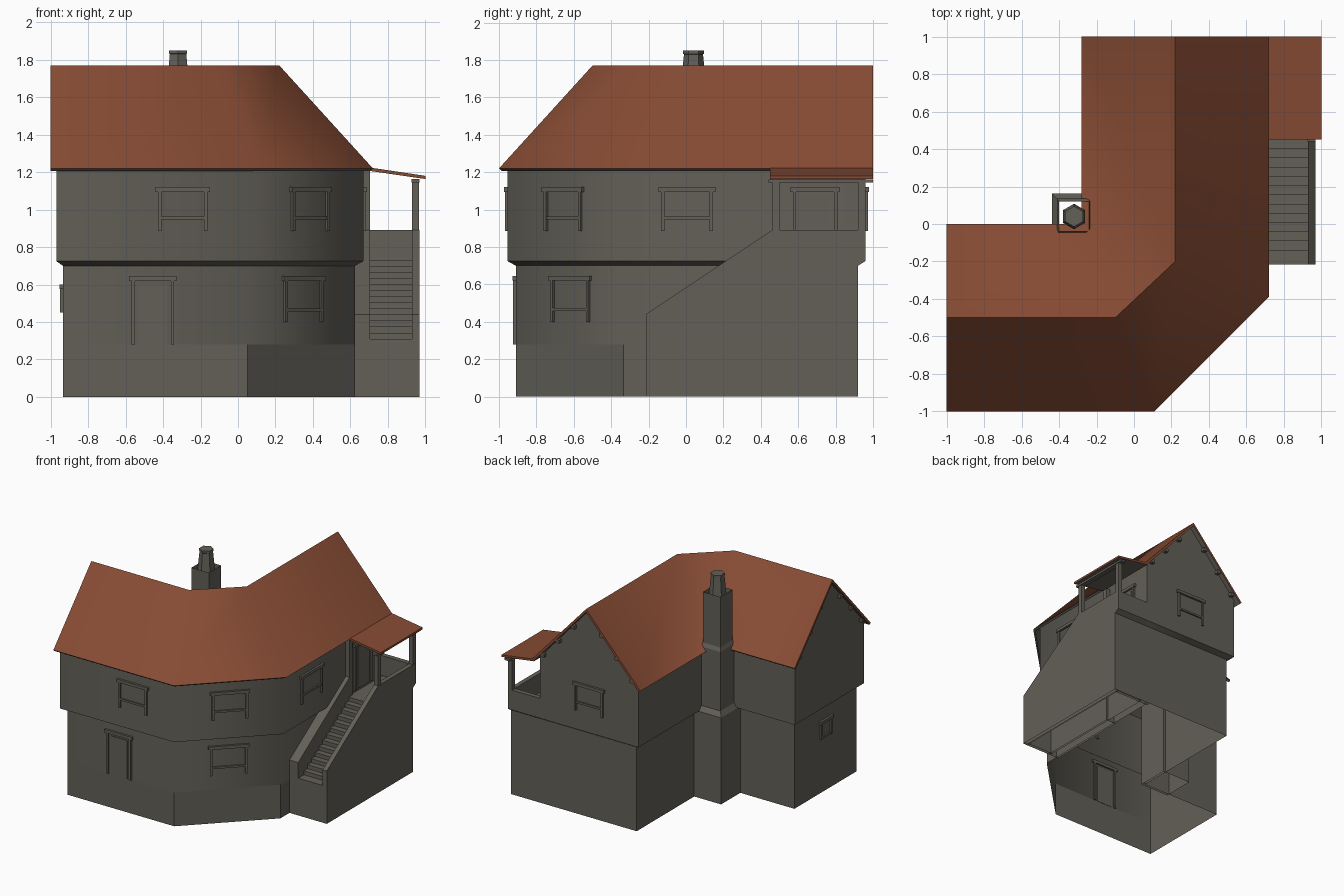
import bpy, bmesh, math
from mathutils import Matrix, Vector

if "Cube" in bpy.data.objects:
    bpy.data.objects.remove(bpy.data.objects["Cube"])


def material(name, rgb):
    m = bpy.data.materials.new(name)
    m.diffuse_color = (*rgb, 1)
    m.use_nodes = True
    m.node_tree.nodes["Principled BSDF"].inputs["Base Color"].default_value = m.diffuse_color
    return m


STONE = material("grey plaster", (0.125, 0.117, 0.097))
TILE = material("red roof tile", (0.240, 0.071, 0.034))


def make(name, verts, faces, smooth=False, tiled=False, open_base=True):
    bm = bmesh.new()
    vs = [bm.verts.new(v) for v in verts]
    for f in faces:
        bm.faces.new([vs[i] for i in f])
    bmesh.ops.recalc_face_normals(bm, faces=bm.faces)
    if open_base:  # the shells have no floor on the ground
        base = [f for f in bm.faces if all(v.co.z < 1e-4 for v in f.verts)]
        bmesh.ops.delete(bm, geom=base, context='FACES_ONLY')
    if tiled:      # everything facing downwards is bare grey
        for f in bm.faces:
            f.material_index = 1 if f.normal.z < -0.3 else 0
    me = bpy.data.meshes.new(name)
    bm.to_mesh(me)
    bm.free()
    if tiled:
        me.materials.append(TILE)
    me.materials.append(STONE)
    ob = bpy.data.objects.new(name, me)
    bpy.context.collection.objects.link(ob)
    if smooth:
        bpy.ops.object.select_all(action='DESELECT')
        ob.select_set(True)
        bpy.context.view_layer.objects.active = ob
        bpy.ops.object.shade_smooth_by_angle(angle=math.radians(50))
    return ob


def loft(name, rings, cap=False, extra=(), extra_faces=(), **kw):
    n = len(rings[0])
    verts = [v for r in rings for v in r] + list(extra)
    faces = [(k * n + i, k * n + (i + 1) % n, (k + 1) * n + (i + 1) % n, (k + 1) * n + i)
             for k in range(len(rings) - 1) for i in range(n)]
    if cap:
        faces.append(tuple(range((len(rings) - 1) * n, len(rings) * n)))
    return make(name, verts, faces + list(extra_faces), **kw)


def prism(name, pts, a, b, axis='x', **kw):
    # extrude (y,z) points along x, or (x,z) points along y
    put = (lambda p, t: (t, p[0], p[1])) if axis == 'x' else (lambda p, t: (p[0], t, p[1]))
    n = len(pts)
    return loft(name, [[put(p, a) for p in pts], [put(p, b) for p in pts]], cap=True,
                extra_faces=[tuple(range(n))], **kw)


def box(name, x0, x1, y0, y1, z0, z1):
    return prism(name, [(y0, z0), (y1, z0), (y1, z1), (y0, z1)], x0, x1)


def join(name, parts):
    bpy.ops.object.select_all(action='DESELECT')
    for p in parts:
        p.select_set(True)
    bpy.context.view_layer.objects.active = parts[0]
    bpy.ops.object.join()
    parts[0].name = name
    return parts[0]


def outline(w, s, e, n, xi, yi, c, z):
    # L-shaped plan with the outer corner cut off
    return [(x, y, z) for x, y in ((w, s), (e - c, s), (e, s + c), (e, n), (xi, n), (xi, yi), (w, yi))]


LOW = (-0.935, -0.91, 0.625, 0.92, -0.19, -0.09, 0.575)
UP = (-0.97, -0.955, 0.67, 0.96, -0.235, -0.045, 0.59)

# Walls: plinth, lower storey, jettied upper storey with gables
loft("plinth", [outline(*LOW, 0), outline(*LOW, 0.28)])
loft("lower_walls", [outline(*LOW, 0.28), outline(*LOW, 0.70)], smooth=True)
loft("upper_walls", [outline(*LOW, 0.70), outline(*UP, 0.725), outline(*UP, 1.24)],
     extra=[(-0.97, -0.5, 1.742), (0.22, 0.96, 1.742)],
     extra_faces=[(20, 14, 21), (17, 18, 22)], smooth=True)


# Main roof: top skin, underside, rim
def ridge(z):
    return [(-1, -0.5, z), (-0.10, -0.5, z), (0.22, -0.2, z), (0.22, 1, z)]


top = outline(-1, -1, 0.72, 1, -0.28, 0, 0.61, 1.22) + ridge(1.77)
under = outline(-1, -0.985, 0.705, 1, -0.265, -0.015, 0.602, 1.207) + ridge(1.743)
skin = [(0, 1, 8, 7), (1, 2, 9, 8), (2, 3, 10, 9), (4, 5, 9, 10), (5, 8, 9), (5, 6, 7, 8)]
rim = [0, 1, 2, 3, 10, 4, 5, 6, 7]
faces = skin + [tuple(i + 11 for i in reversed(f)) for f in skin]
faces += [(a, a + 11, b + 11, b) for a, b in zip(rim, rim[1:] + rim[:1])]
make("main_roof", top + under, faces, smooth=True, tiled=True)

# Purlin ends under the gable overhangs
purlins = []
for side in (-1, 1):
    for d in (0.13, 0.27, 0.41):
        z = 1.738 - 1.1 * d
        c = -0.5 + side * d
        purlins.append(box("purlin", -0.992, -0.95, c - 0.015, c + 0.015, z - 0.03, z - 0.002))
        c = 0.22 + side * d
        purlins.append(box("purlin", c - 0.015, c + 0.015, 0.94, 0.992, z - 0.03, z - 0.002))
join("purlin_ends", purlins)


# Windows and doors: jambs, lintel and optional sill, turned to face outward
def opening(name, x, y, turn, width, z0, z1, sill=None, jamb=0.018):
    h = width / 2
    parts = [box("jamb", s * h - jamb / 2, s * h + jamb / 2, -0.014, 0.012, z0, z1 - 0.02) for s in (-1, 1)]
    parts.append(box("lintel", -h - 0.022, h + 0.022, -0.018, 0.012, z1 - 0.025, z1))
    if sill is not None:
        parts.append(box("sill", -h, h, -0.012, 0.012, sill - 0.008, sill + 0.008))
    else:  # door leaf with an inner frame
        parts.append(box("leaf", -h + 0.03, h - 0.03, -0.006, 0.003, z0, z1 - 0.045))
    ob = join(name, parts)
    ob.data.transform(Matrix.Translation((x, y, 0)) @ Matrix.Rotation(math.radians(turn), 4, 'Z'))
    return ob


opening("front_upper_window", -0.295, -0.955, 0, 0.245, 0.885, 1.12, 0.955)
opening("corner_upper_window", 0.382, -0.653, 45, 0.26, 0.885, 1.12, 0.955)
opening("side_upper_window", 0.67, 0.005, 90, 0.26, 0.885, 1.12, 0.955)
opening("back_gable_window", 0.22, 0.96, 180, 0.245, 0.885, 1.12, 0.955)
opening("corner_lower_window", 0.345, -0.615, 45, 0.27, 0.40, 0.645, 0.465)
opening("front_door", -0.455, -0.91, 0, 0.21, 0.28, 0.645)
opening("porch_door", 0.67, 0.69, 90, 0.22, 0.73, 1.12)
opening("small_gable_window", -0.935, -0.5, -90, 0.13, 0.45, 0.60, 0.458)

# Outside stair: steps up to a landing between two parapets
N, Y0, Y1, Z0, Z1 = 13, -0.19, 0.45, 0.31, 0.73
steps = [(Y0, 0)]
for i in range(N):
    y, z = Y0 + (Y1 - Y0) * i / N, Z0 + (Z1 - Z0) * i / N
    steps += [(y, z), (y + (Y1 - Y0) / N, z)]
steps += [(Y1, Z1), (0.91, Z1), (0.91, 0)]
prism("stair_steps", steps, 0.69, 0.94)
prism("outer_parapet", [(-0.215, 0), (-0.215, 0.44), (0.46, 0.89), (0.96, 0.89),
                        (0.96, 0.725), (0.92, 0.70), (0.92, 0)], 0.93, 0.968)
prism("inner_parapet", [(-0.215, 0), (-0.215, 0.44), (0.46, 0.89), (0.50, 0.89), (0.50, 0)], 0.61, 0.705)
box("stair_front", 0.69, 0.94, -0.215, Y0, 0, Z0)
prism("back_parapet", [(0.89, 0), (0.89, 0.70), (0.92, 0.725), (0.92, 0.89), (0.96, 0.89),
                       (0.96, 0.725), (0.92, 0.70), (0.92, 0)], 0.61, 0.94)

# Porch: posts, beam and lean-to roof
for name, x0, x1, y0 in (("porch_front_post", 0.93, 0.965, 0.46), ("porch_back_post", 0.93, 0.965, 0.92),
                         ("porch_wall_post", 0.665, 0.705, 0.46)):
    box(name, x0, x1, y0, y0 + 0.04, 0.885, 1.155 if x0 > 0.9 else 1.21)
box("porch_beam", 0.925, 0.97, 0.44, 1.0, 1.145, 1.162)
prism("porch_roof", [(0.70, 1.225), (1.0, 1.18), (1.0, 1.163), (0.70, 1.207)], 0.45, 1.0,
      axis='y', tiled=True)


# Chimney: stepped hollow stack and six-sided pot
def square(x0, x1, y0, y1, z):
    return [(x0, y0, z), (x1, y0, z), (x1, y1, z), (x0, y1, z)]


loft("chimney_stack", [square(-0.437, -0.17, -0.11, 0.163, 0), square(-0.437, -0.17, -0.11, 0.163, 0.72),
                       square(-0.412, -0.22, -0.06, 0.135, 0.76), square(-0.412, -0.22, -0.06, 0.135, 1.25),
                       square(-0.40, -0.24, -0.04, 0.12, 1.28), square(-0.40, -0.24, -0.04, 0.12, 1.70)])


def hexagon(r, z):
    return [(-0.32 + r * math.cos(math.radians(90 + 60 * i)),
             0.04 + r * math.sin(math.radians(90 + 60 * i)), z) for i in range(6)]


loft("chimney_pot", [hexagon(0.068, 1.66), hexagon(0.051, 1.83), hexagon(0.055, 1.833), hexagon(0.055, 1.85)],
     cap=True)
